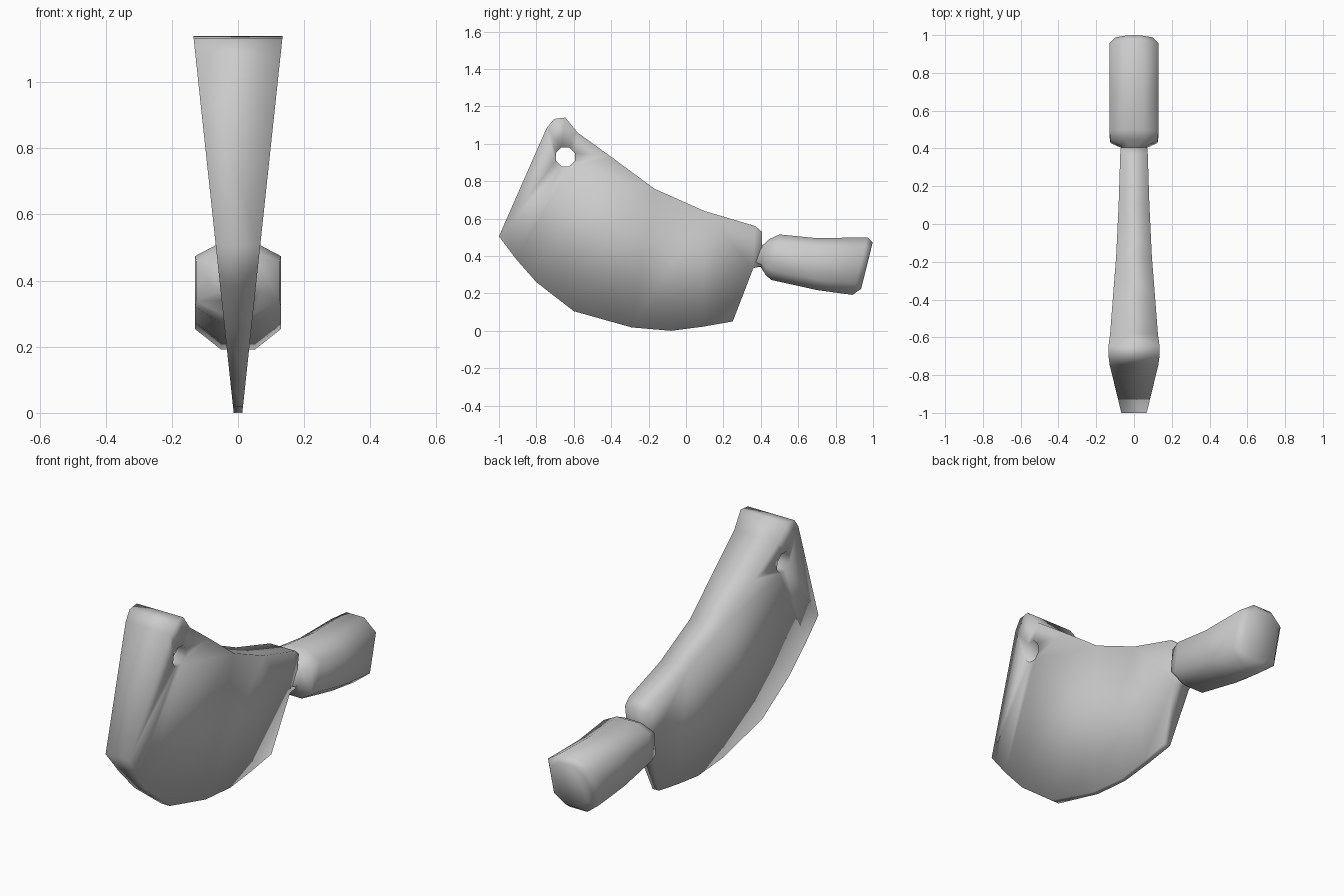
import bpy, bmesh, math

if "Cube" in bpy.data.objects:
    bpy.data.objects.remove(bpy.data.objects["Cube"])


def finish(name, bm):
    bmesh.ops.recalc_face_normals(bm, faces=bm.faces)
    for f in bm.faces:
        f.smooth = True
    me = bpy.data.meshes.new(name)
    bm.to_mesh(me)
    bm.free()
    ob = bpy.data.objects.new(name, me)
    bpy.context.collection.objects.link(ob)
    return ob


# Blade: side outline (y, z), wedge thickness growing with height, round hole
outline = [(-1, .505), (-.745, 1.085), (-.705, 1.133), (-.645, 1.14), (-.58, 1.06),
           (-.40, .93), (-.17, .76), (.10, .64), (.37, .56), (.405, .53), (.405, .345),
           (.36, .335), (.25, .05), (.09, .022), (-.08, 0), (-.29, .018),
           (-.60, .105), (-.80, .26), (-.91, .385)]
hole = [(-.645 + .055 * math.cos(a), .93 + .055 * math.sin(a))
        for a in (math.pi / 8 + math.tau * i / 8 for i in range(8))]


def half_width(z):
    return .013 + .107 * z


bm = bmesh.new()
sides = {1: [], -1: []}
for s in sides:
    edges = []
    for loop in (outline, hole):
        vs = [bm.verts.new((s * half_width(z), y, z)) for y, z in loop]
        edges += [bm.edges.new((vs[i - 1], vs[i])) for i in range(len(vs))]
        sides[s].append(vs)
    bmesh.ops.triangle_fill(bm, use_beauty=True, use_dissolve=False, edges=edges)
for a, b in zip(sides[1], sides[-1]):
    for i in range(len(a)):
        bm.faces.new((a[i - 1], a[i], b[i], b[i - 1]))
finish("blade", bm)

# Handle: octagonal rings lofted along y -> (top y, top z, bottom y, bottom z, half width)
rings = [(.385, .45, .365, .345, .05), (.42, .465, .40, .34, .07),
         (.445, .49, .425, .30, .125), (.50, .515, .455, .272, .13),
         (.70, .495, .70, .218, .13), (.97, .50, .89, .192, .13),
         (.998, .472, .937, .225, .10)]
section = [(.4, 1), (1, .83), (1, .2), (.4, 0), (-.4, 0), (-1, .2), (-1, .83), (-.4, 1)]
bm = bmesh.new()
loops = []
for ty, tz, by, bz, w in rings:
    loops.append([bm.verts.new((u * w, by + (ty - by) * t, bz + (tz - bz) * t))
                  for u, t in section])
for a, b in zip(loops, loops[1:]):
    for i in range(8):
        bm.faces.new((a[i - 1], a[i], b[i], b[i - 1]))
bm.faces.new(loops[0])
bm.faces.new(loops[-1])
finish("handle", bm)
